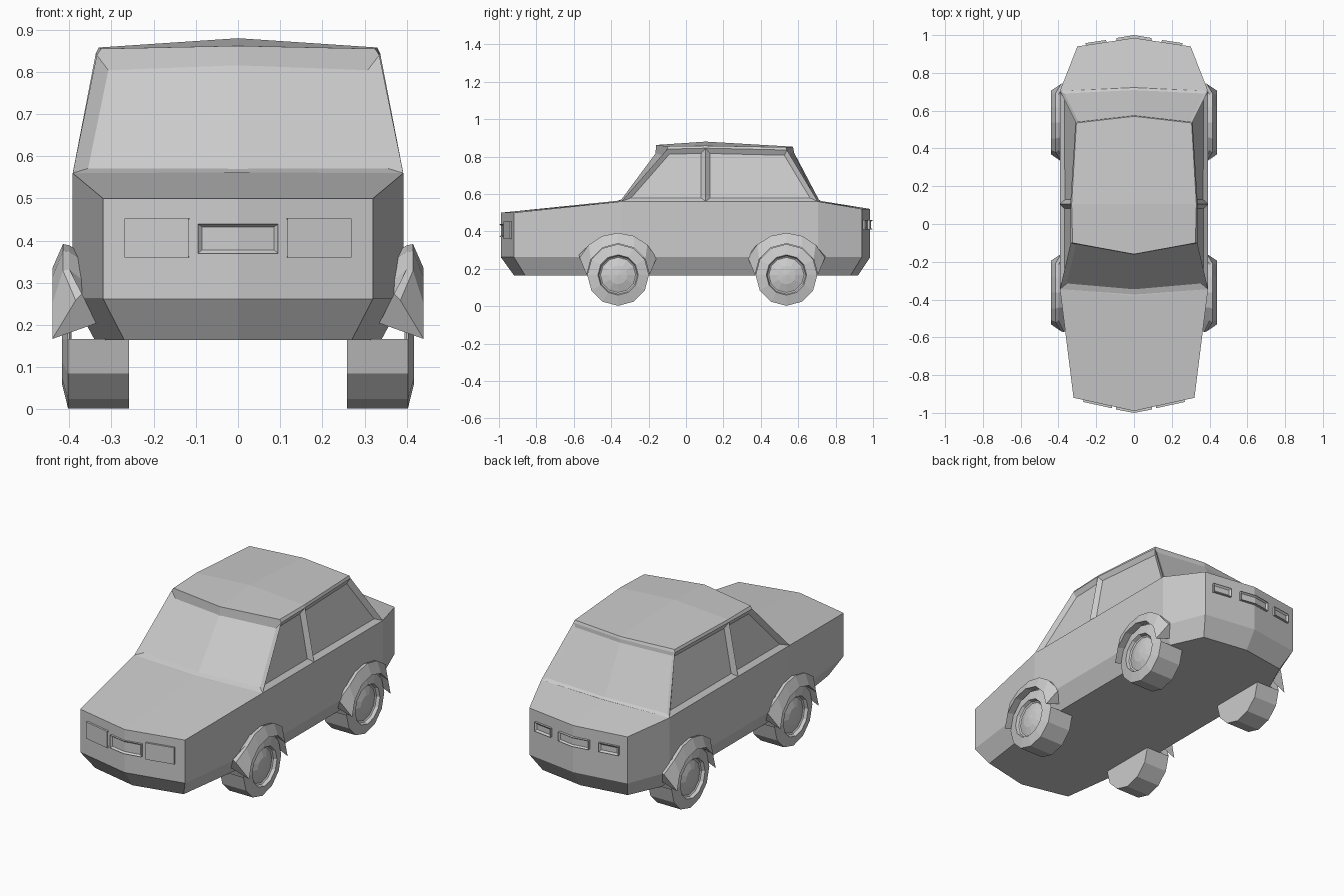
import bpy, bmesh, math
from mathutils import Matrix

if "Cube" in bpy.data.objects:
    bpy.data.objects.remove(bpy.data.objects["Cube"])


def finish(name, bm, recalc=True):
    if recalc:
        bmesh.ops.recalc_face_normals(bm, faces=bm.faces[:])
    me = bpy.data.meshes.new(name)
    bm.to_mesh(me)
    bm.free()
    ob = bpy.data.objects.new(name, me)
    bpy.context.collection.objects.link(ob)
    return ob


def ring(bm, half):
    """Plan outline given for x >= 0 (first and last on the centre), mirrored."""
    pts = half + [(-x, y, z) for x, y, z in half[-2:0:-1]]
    return [bm.verts.new(p) for p in pts]


def bridge(bm, a, b):
    n = len(a)
    return [bm.faces.new((a[i], a[(i + 1) % n], b[(i + 1) % n], b[i])) for i in range(n)]


# Lower body: floor, sill and beltline outlines
bm = bmesh.new()
plan = [(0, -.99), (.32, -.92), (.392, -.345), (.392, .705), (.30, .94), (0, .985)]
floor = [(0, -.92), (.27, -.86), (.34, -.345), (.34, .705), (.26, .88), (0, .92)]
heights = [.50, .50, .56, .56, .52, .52]
r0 = ring(bm, [(x, y, .165) for x, y in floor])
r1 = ring(bm, [(x, y, .262) for x, y in plan])
r2 = ring(bm, [(x, y, z) for (x, y), z in zip(plan, heights)])
bm.faces.new(r0)
bridge(bm, r0, r1)
bridge(bm, r1, r2)
cf, cr = bm.verts.new((0, -.38, .562)), bm.verts.new((0, .725, .562))
t = r2
for f in ((t[0], t[1], t[2], cf), (t[0], cf, t[8], t[9]),
          (t[5], t[4], t[3], cr), (t[5], cr, t[7], t[6]),
          (cf, t[2], t[3], cr), (cf, cr, t[7], t[8])):
    bm.faces.new(f)
finish("body", bm)

# Cabin with recessed windows
bm = bmesh.new()
base = ring(bm, [(0, -.38, .56), (.392, -.345, .56), (.392, .105, .56), (.392, .705, .56), (0, .725, .56)])
top = ring(bm, [(0, -.16, .852), (.335, -.10, .84), (.337, .105, .845), (.31, .54, .835), (0, .575, .842)])
sides = bridge(bm, base, top)
bottom = bm.faces.new(base)
roof = ring(bm, [(0, -.16, .862), (.325, -.10, .855), (.33, .105, .858), (.305, .535, .85), (0, .57, .853)])
bridge(bm, top, roof)
mid = bm.verts.new((0, .105, .88))
for i in (0, 2, 4, 6):
    bm.faces.new((roof[i], roof[(i + 1) % 8], roof[(i + 2) % 8], mid)) if i in (-1,) else None
for a, b, c in ((0, 1, 2), (2, 3, 4), (4, 5, 6), (6, 7, 0)):
    bm.faces.new((roof[a], roof[b], roof[c], mid))
bmesh.ops.recalc_face_normals(bm, faces=bm.faces[:])
for group, width, depth in (((0, 7), .03, -.02), ((3, 4), .018, -.008),
                            ((1,), .024, -.02), ((2,), .024, -.02), ((5,), .024, -.02), ((6,), .024, -.02)):
    bmesh.ops.inset_region(bm, faces=[sides[i] for i in group], thickness=width,
                           depth=depth, use_even_offset=True, use_boundary=True)
bmesh.ops.delete(bm, geom=[bottom], context='FACES_ONLY')
finish("cabin", bm, recalc=False)


# Wheels: turned disc with hub, tread only on the exposed lower half
def wheel(name, s, cy):
    n, cz = 12, .167
    bm = bmesh.new()
    prof = [(.258, .165), (.403, .165), (.417, .108), (.40, .102), (.395, .094), (.41, .05)]
    rings = [[bm.verts.new((s * x, cy + r * math.sin(k * math.tau / n), cz - r * math.cos(k * math.tau / n)))
              for k in range(n)] for x, r in prof]
    tread = bridge(bm, rings[0], rings[1])
    for a, b in zip(rings[1:], rings[2:]):
        bridge(bm, a, b)
    tip = bm.verts.new((s * .416, cy, cz))
    for k in range(n):
        bm.faces.new((rings[-1][k], rings[-1][(k + 1) % n], tip))
    back = bm.faces.new(rings[0])
    bmesh.ops.recalc_face_normals(bm, faces=bm.faces[:])
    upper = [f for f in tread if f.calc_center_median().z > cz]
    bmesh.ops.delete(bm, geom=upper + [back], context='FACES_ONLY')
    low = [v for v in rings[0] if v.co.z < cz + .01]
    bm.faces.new(low)
    finish(name, bm, recalc=False)


# Wheel arch flares: tapered band with pointed ends
def arch(name, s, cy):
    bm = bmesh.new()
    n, secs = 6, []
    for i in range(n + 1):
        end = i in (0, n)
        sec = []
        for x, r, a0 in ((.335, .18, 12), (.37 if end else .40, .235 if end else .222, 27),
                         (.385 if end else .415, .225, 24), (.44, .168, 0)):
            a = math.radians(a0 + (180 - 2 * a0) * i / n)
            sec.append(bm.verts.new((s * x, cy - r * math.cos(a), .167 + r * math.sin(a))))
        secs.append(sec)
    for a, b in zip(secs, secs[1:]):
        bridge(bm, a, b)
    bm.faces.new(secs[0])
    bm.faces.new(secs[-1])
    finish(name, bm)


for side, s in (("right", 1), ("left", -1)):
    for end, cy in (("front", -.363), ("rear", .537)):
        wheel(f"{end}_{side}_wheel", s, cy)
        arch(f"{end}_{side}_arch", s, cy)


# Framed panels: lamps, grille and rear plate
def panel(name, x, y, z, w, h, d, yaw, front, rim, depth):
    bm = bmesh.new()
    m = Matrix.Translation((x, y, z)) @ Matrix.Rotation(yaw, 4, 'Z')
    bmesh.ops.create_cube(bm, size=1, matrix=m @ Matrix.Diagonal((w, d, h, 1)))
    bm.normal_update()
    face = min(bm.faces, key=lambda f: f.calc_center_median().y * front)
    bmesh.ops.inset_region(bm, faces=[face], thickness=rim, depth=-depth, use_even_offset=True)
    finish(name, bm, recalc=False)


for side, s in (("right", 1), ("left", -1)):
    panel(f"{side}_headlamp", s * .19, -.944, .406, .155, .092, .03, s * .215, 1, .012, .008)
    panel(f"{side}_tail_lamp", s * .20, .951, .435, .11, .05, .03, s * -.149, -1, .01, .008)


# Bowed grille following the nose ridge, and its rear counterpart
def bowed(name, w, z0, z1, yc, ye, d, rim):
    bm = bmesh.new()
    rows = []
    for y_off in (d, 0):
        rows.append([bm.verts.new((x, y + y_off, z)) for x, y, z in
                     ((-w, ye, z0), (0, yc, z0), (w, ye, z0), (w, ye, z1), (0, yc, z1), (-w, ye, z1))])
    bridge(bm, rows[0], rows[1])
    o = rows[1]
    faces = [bm.faces.new((o[0], o[1], o[4], o[5])), bm.faces.new((o[1], o[2], o[3], o[4]))]
    bmesh.ops.recalc_face_normals(bm, faces=bm.faces[:])
    bmesh.ops.inset_region(bm, faces=faces, thickness=rim, depth=-.01, use_even_offset=True)
    finish(name, bm, recalc=False)


bowed("grille", .095, .37, .44, -1.0, -.982, .05, .008)
bowed("rear_plate", .092, .41, .46, 1.0, .985, -.05, .007)
